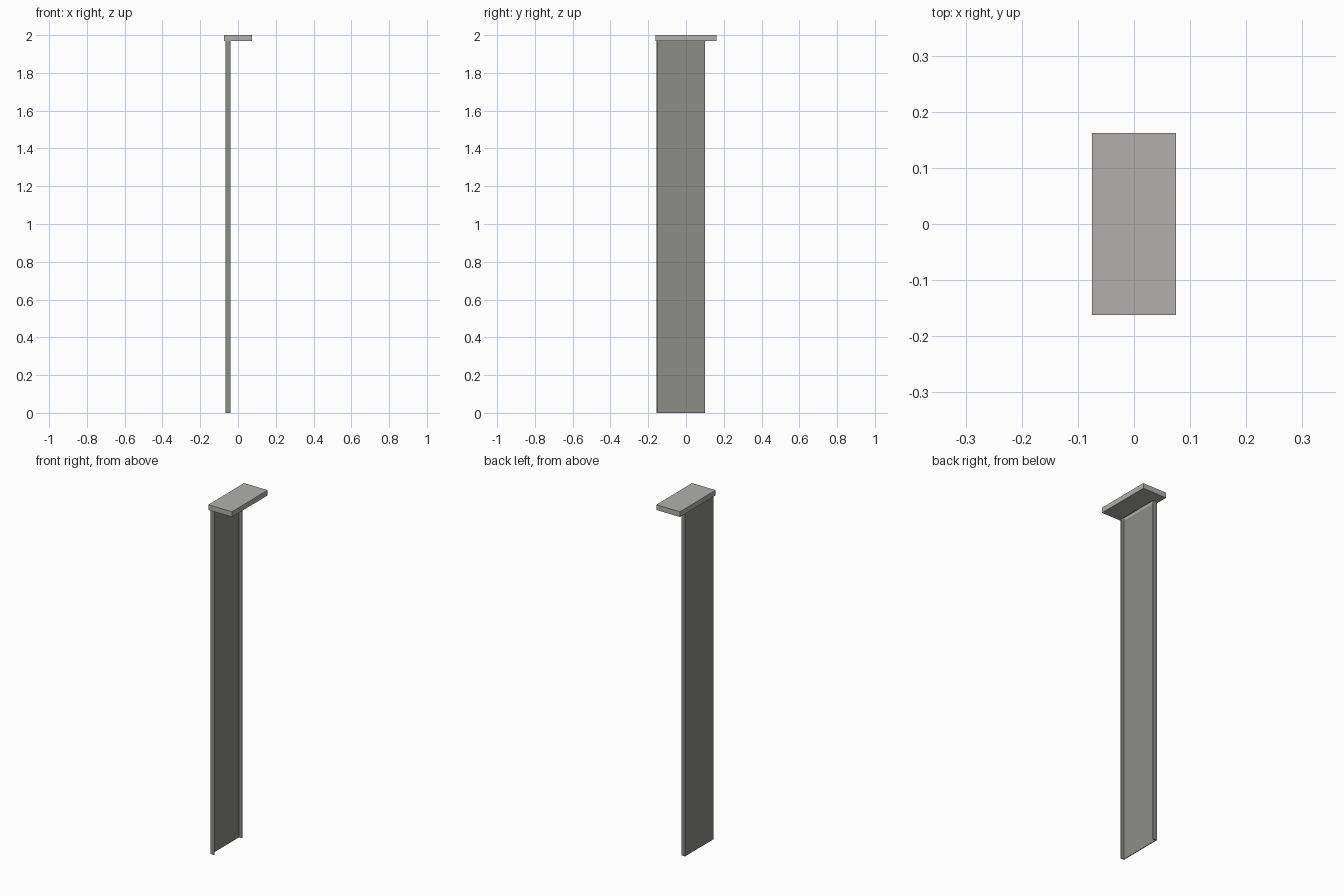
import bpy
import bmesh
from mathutils import Vector

cube = bpy.data.objects.get("Cube")
if cube:
    bpy.data.objects.remove(cube, do_unlink=True)


def material(name, colour):
    mat = bpy.data.materials.new(name)
    mat.use_nodes = True
    mat.diffuse_color = colour
    mat.node_tree.nodes["Principled BSDF"].inputs["Base Color"].default_value = colour
    return mat


def prism(name, outline, bottom, top, mat):
    """Extrude a plan outline upwards into a closed solid."""
    bm = bmesh.new()
    face = bm.faces.new([bm.verts.new((x, y, bottom)) for x, y in outline])
    result = bmesh.ops.extrude_face_region(bm, geom=[face])
    moved = [v for v in result["geom"] if isinstance(v, bmesh.types.BMVert)]
    bmesh.ops.translate(bm, verts=moved, vec=Vector((0, 0, top - bottom)))
    bmesh.ops.recalc_face_normals(bm, faces=bm.faces)
    mesh = bpy.data.meshes.new(name)
    bm.to_mesh(mesh)
    bm.free()
    mesh.materials.append(mat)
    obj = bpy.data.objects.new(name, mesh)
    bpy.context.collection.objects.link(obj)
    return obj


def rectangle(x0, x1, y0, y1):
    return [(x0, y0), (x1, y0), (x1, y1), (x0, y1)]


light_grey = material("light warm grey", (0.44, 0.435, 0.42, 1))
mid_grey = material("mid warm grey", (0.265, 0.262, 0.247, 1))

BACK, LIP = -0.065, -0.041
FRONT, REAR = -0.156, 0.101
WALL = 0.004
CAP_BASE = 1.97

# Channel post: thin web with a flange along each edge, open towards +x
channel = [
    (BACK, FRONT), (LIP, FRONT), (LIP, FRONT + WALL),
    (BACK + WALL, FRONT + WALL), (BACK + WALL, REAR - WALL),
    (LIP, REAR - WALL), (LIP, REAR), (BACK, REAR),
]
prism("channel_post", channel, 0, CAP_BASE, mid_grey)

# Cap slab with a shallow socket above the post
cap = prism("cap_slab", rectangle(-0.075, 0.075, -0.162, 0.162), CAP_BASE, 2, light_grey)
socket = prism("socket_cutter", rectangle(BACK, LIP, FRONT, REAR),
               CAP_BASE - 0.01, CAP_BASE + 0.02, light_grey)
socket.hide_render = True
socket.hide_viewport = True
cut = cap.modifiers.new("socket", "BOOLEAN")
cut.operation = "DIFFERENCE"
cut.solver = "EXACT"
cut.object = socket
